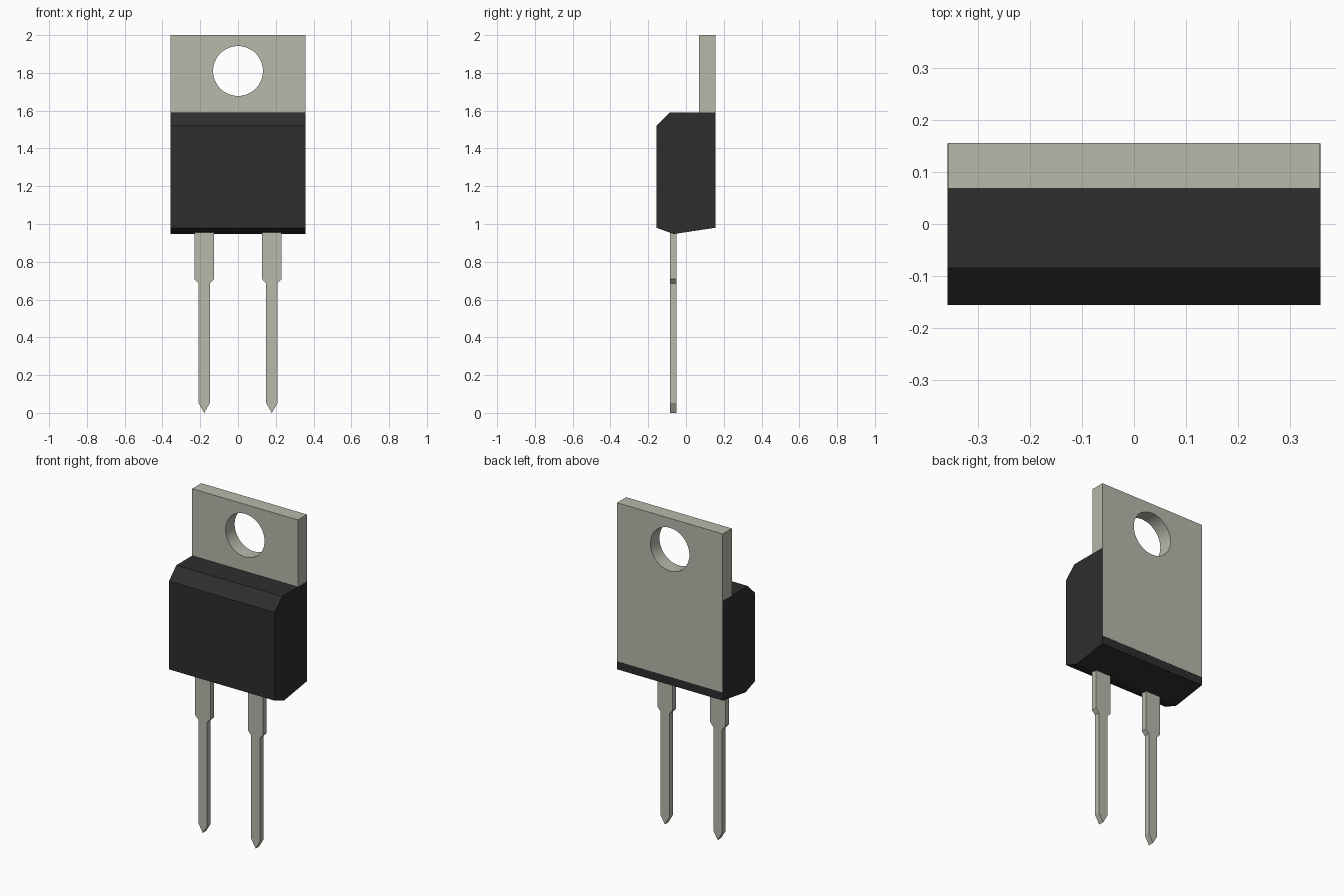
import bpy, bmesh, math

cube = bpy.data.objects.get("Cube")
if cube:
    bpy.data.objects.remove(cube, do_unlink=True)


def material(name, color):
    m = bpy.data.materials.new(name)
    m.use_nodes = True
    m.diffuse_color = color
    m.node_tree.nodes["Principled BSDF"].inputs["Base Color"].default_value = color
    return m


metal = material("warm_grey_metal", (0.48, 0.48, 0.41, 1))
plastic = material("black_plastic", (0.027, 0.027, 0.027, 1))


def prism(name, points, offset, mat):
    """Closed solid: a polygon of 3D points extruded along offset."""
    bm = bmesh.new()
    face = bm.faces.new([bm.verts.new(p) for p in points])
    result = bmesh.ops.extrude_face_region(bm, geom=[face], use_keep_orig=True)
    moved = [g for g in result["geom"] if isinstance(g, bmesh.types.BMVert)]
    bmesh.ops.translate(bm, verts=moved, vec=offset)
    bmesh.ops.recalc_face_normals(bm, faces=bm.faces)
    mesh = bpy.data.meshes.new(name)
    bm.to_mesh(mesh)
    bm.free()
    mesh.materials.append(mat)
    obj = bpy.data.objects.new(name, mesh)
    bpy.context.collection.objects.link(obj)
    return obj


half_width = 0.358
back = 0.156

# Moulded body, side profile extruded across the width
profile = [(-back, 0.98), (-0.065, 0.947), (back - 0.001, 0.98),
           (back - 0.001, 1.59), (-0.085, 1.59), (-back, 1.52)]
prism("body", [(-half_width, y, z) for y, z in profile],
      (2 * half_width, 0, 0), plastic)

# Mounting tab, set into the back of the body
w = half_width - 0.0005
tab = prism("mounting_tab",
            [(-w, 0.068, 1.03), (w, 0.068, 1.03), (w, 0.068, 2), (-w, 0.068, 2)],
            (0, back - 0.068, 0), metal)

# Screw hole
bpy.ops.mesh.primitive_cylinder_add(vertices=64, radius=0.132, depth=0.5,
                                    location=(0, 0.11, 1.81),
                                    rotation=(math.pi / 2, 0, 0))
cutter = bpy.context.object
cutter.name = "hole_cutter"
cutter.hide_render = True
cutter.data.materials.append(metal)
cut = tab.modifiers.new("screw_hole", "BOOLEAN")
cut.operation = "DIFFERENCE"
cut.solver = "EXACT"
cut.object = cutter
bpy.ops.object.select_all(action="DESELECT")
tab.select_set(True)
bpy.context.view_layer.objects.active = tab
bpy.ops.object.modifier_apply(modifier=cut.name)
bpy.data.objects.remove(cutter, do_unlink=True)
bpy.ops.object.shade_smooth_by_angle(angle=math.radians(30))

# Two leads: wide shoulder, narrow shank, pointed tip
half_outline = [(0.051, 1.0), (0.051, 0.708), (0.03, 0.685), (0.03, 0.052)]
outline = half_outline + [(0, 0)] + [(-x, z) for x, z in reversed(half_outline)]
for name, cx in (("left_lead", 0.179), ("right_lead", -0.179)):
    prism(name, [(cx + x, -0.085, z) for x, z in outline], (0, 0.034, 0), metal)
